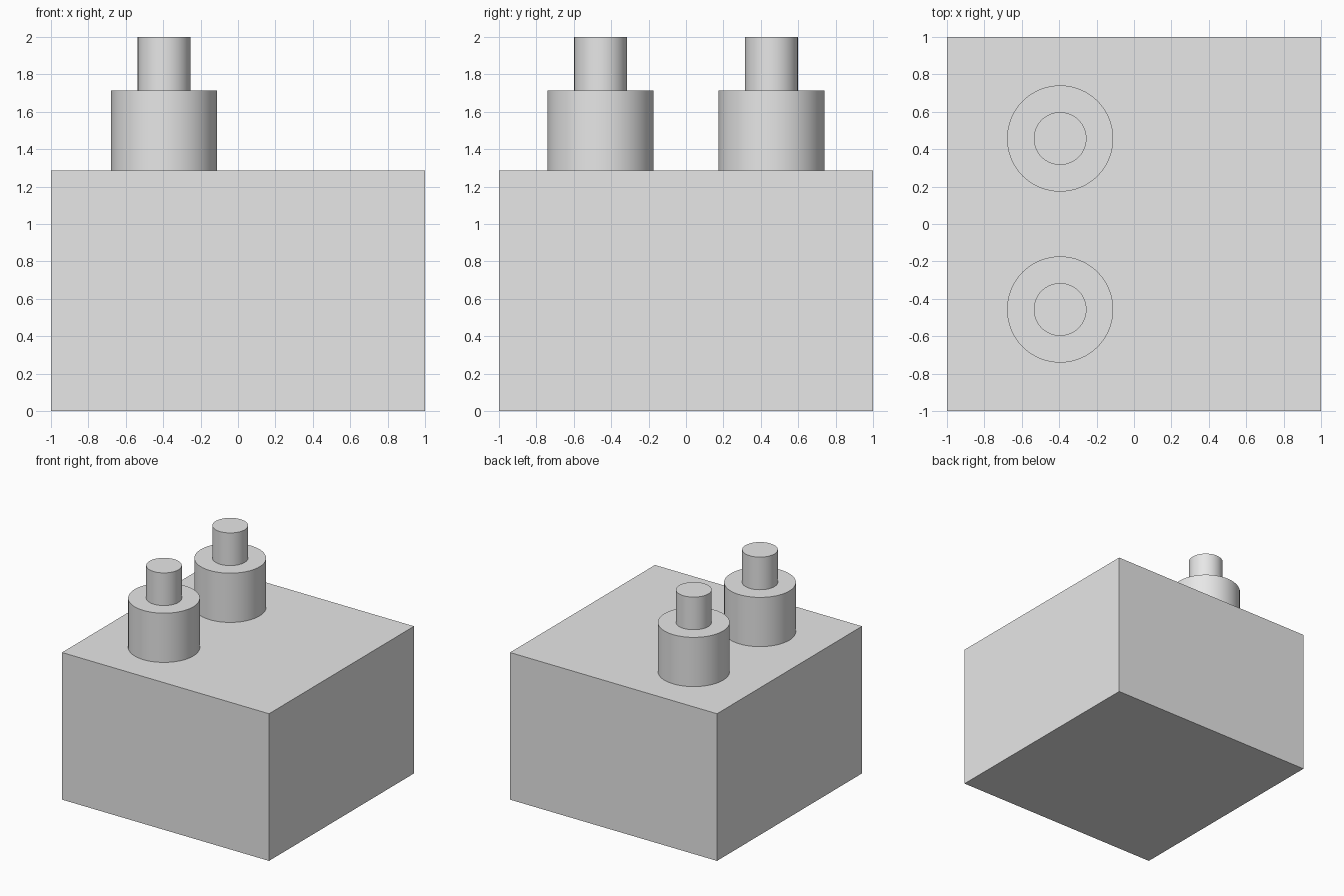
import bpy
import math

cube = bpy.data.objects.get("Cube")
if cube:
    bpy.data.objects.remove(cube, do_unlink=True)

grey = bpy.data.materials.new("light_grey")
grey.use_nodes = True
grey.diffuse_color = (0.8, 0.8, 0.8, 1)
grey.node_tree.nodes["Principled BSDF"].inputs["Base Color"].default_value = (0.8, 0.8, 0.8, 1)

BODY_TOP, COLLAR_TOP, PIN_TOP = 1.285, 1.715, 2.0


def cylinder(name, radius, x, y, bottom, top):
    bpy.ops.mesh.primitive_cylinder_add(
        vertices=64, radius=radius, depth=top - bottom,
        location=(x, y, (bottom + top) / 2))
    obj = bpy.context.object
    obj.name = name
    obj.data.materials.append(grey)
    bpy.ops.object.shade_smooth_by_angle(angle=math.radians(30))


# Block body
bpy.ops.mesh.primitive_cube_add(size=1, location=(0, 0, BODY_TOP / 2))
body = bpy.context.object
body.name = "body"
body.scale = (2, 2, BODY_TOP)
bpy.ops.object.transform_apply(location=False, rotation=False, scale=True)
body.data.materials.append(grey)

# Two stepped posts on the right side
for label, side in (("front", -1), ("back", 1)):
    y = side * 0.457
    cylinder(label + "_collar", 0.284, -0.395, y, BODY_TOP, COLLAR_TOP)
    cylinder(label + "_pin", 0.141, -0.395, y, COLLAR_TOP, PIN_TOP)
